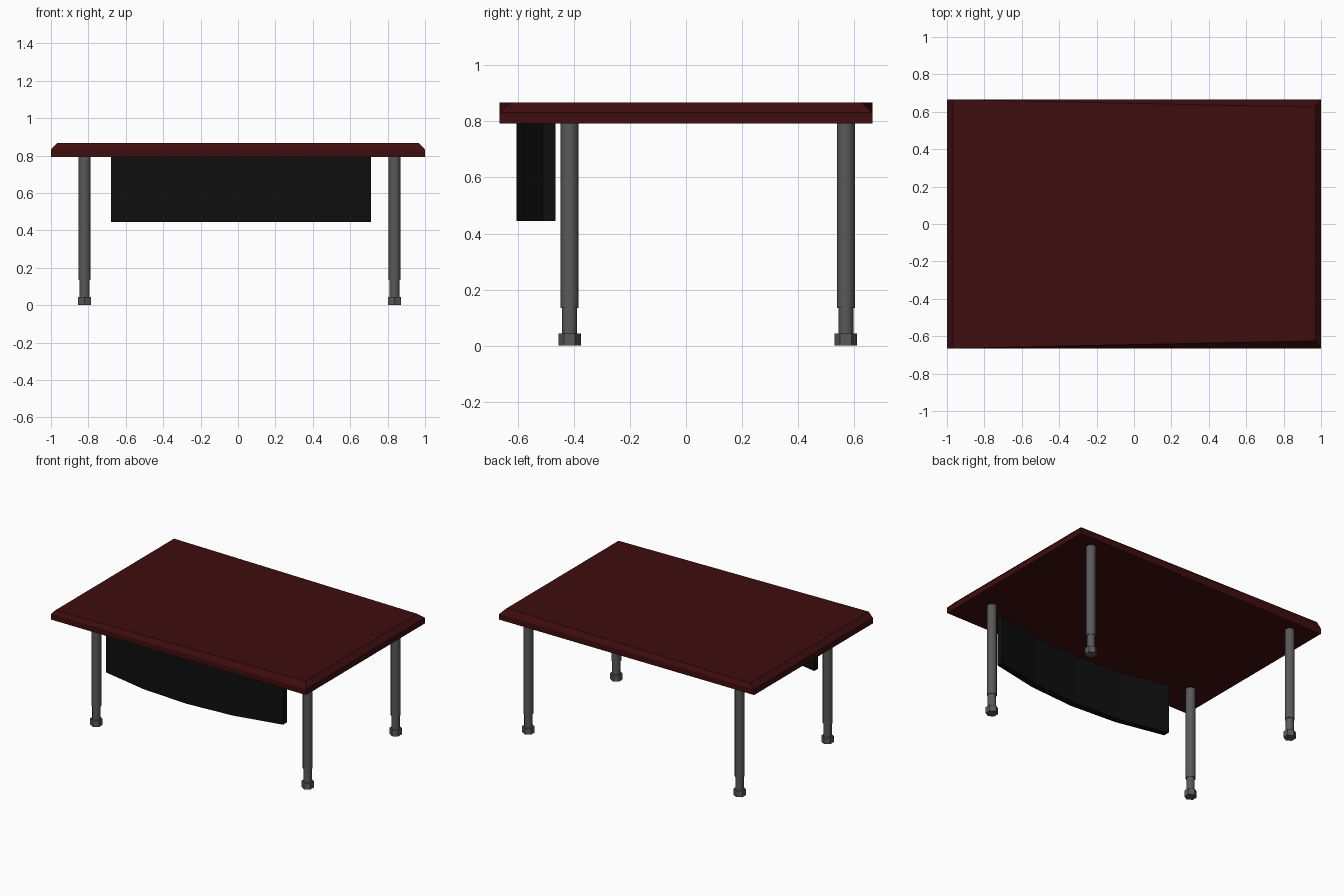
import bpy
import bmesh
import math

default_cube = bpy.data.objects.get("Cube")
if default_cube:
    bpy.data.objects.remove(default_cube, do_unlink=True)


def make_material(name, rgb):
    mat = bpy.data.materials.new(name)
    mat.use_nodes = True
    mat.diffuse_color = (*rgb, 1)
    bsdf = mat.node_tree.nodes["Principled BSDF"]
    bsdf.inputs["Base Color"].default_value = (*rgb, 1)
    bsdf.inputs["Roughness"].default_value = 0.6
    return mat


mahogany = make_material("dark red wood", (0.05, 0.004, 0.0045))
black = make_material("black panel", (0.0045, 0.0045, 0.0045))
steel = make_material("grey metal", (0.1, 0.1, 0.1))


def loft(name, rings, mat):
    """Closed solid skinned through rings with equal point counts."""
    bm = bmesh.new()
    loops = [[bm.verts.new(p) for p in ring] for ring in rings]
    n = len(loops[0])
    for low, high in zip(loops, loops[1:]):
        for i in range(n):
            j = (i + 1) % n
            bm.faces.new((low[i], low[j], high[j], high[i]))
    bm.faces.new(loops[0][::-1])
    bm.faces.new(loops[-1])
    bmesh.ops.recalc_face_normals(bm, faces=bm.faces)
    mesh = bpy.data.meshes.new(name)
    bm.to_mesh(mesh)
    bm.free()
    mesh.materials.append(mat)
    obj = bpy.data.objects.new(name, mesh)
    bpy.context.collection.objects.link(obj)
    return obj


def cylinder(name, sides, radius, bottom, top, x, y, smooth=True):
    bpy.ops.mesh.primitive_cylinder_add(
        vertices=sides, radius=radius, depth=top - bottom,
        location=(x, y, (bottom + top) / 2))
    obj = bpy.context.object
    obj.name = name
    obj.data.materials.append(steel)
    if smooth:
        bpy.ops.object.shade_smooth_by_angle(angle=math.radians(40))
    return obj


# Tabletop: the long chamfers widen from the right-hand end to the left
def top_ring(x, y_right, y_left, z):
    return [(-x, -y_right, z), (x, -y_left, z), (x, y_left, z), (-x, y_right, z)]


DEPTH = 0.665
UNDERSIDE = 0.792
loft("tabletop", [
    top_ring(1, DEPTH, DEPTH, UNDERSIDE),
    top_ring(1, DEPTH, DEPTH, 0.832),
    top_ring(0.967, DEPTH, 0.625, 0.867),
], mahogany)

# Bowed modesty panel under the front edge
SEGMENTS = 4
LEFT, RIGHT = -0.68, 0.71
outer, inner = [], []
for i in range(SEGMENTS + 1):
    t = i / SEGMENTS
    x = LEFT + (RIGHT - LEFT) * t
    y = -0.51 - 0.095 * (1 - (2 * t - 1) ** 2)
    outer.append((x, y))
    inner.append((x, y + 0.045))
outline = outer + inner[::-1]
loft("modesty_panel",
     [[(x, y, z) for x, y in outline] for z in (0.445, UNDERSIDE)], black)

# Legs with a sleeve, a thinner adjusting stem and a hexagonal foot
for side, x in (("right", -0.82), ("left", 0.837)):
    for end, y in (("front", -0.415), ("back", 0.57)):
        prefix = f"{end}_{side}_leg"
        cylinder(f"{prefix}_sleeve", 12, 0.032, 0.135, UNDERSIDE, x, y)
        cylinder(f"{prefix}_stem", 12, 0.027, 0.04, 0.135, x, y)
        cylinder(f"{prefix}_foot", 6, 0.04, 0, 0.044, x, y, smooth=False)
